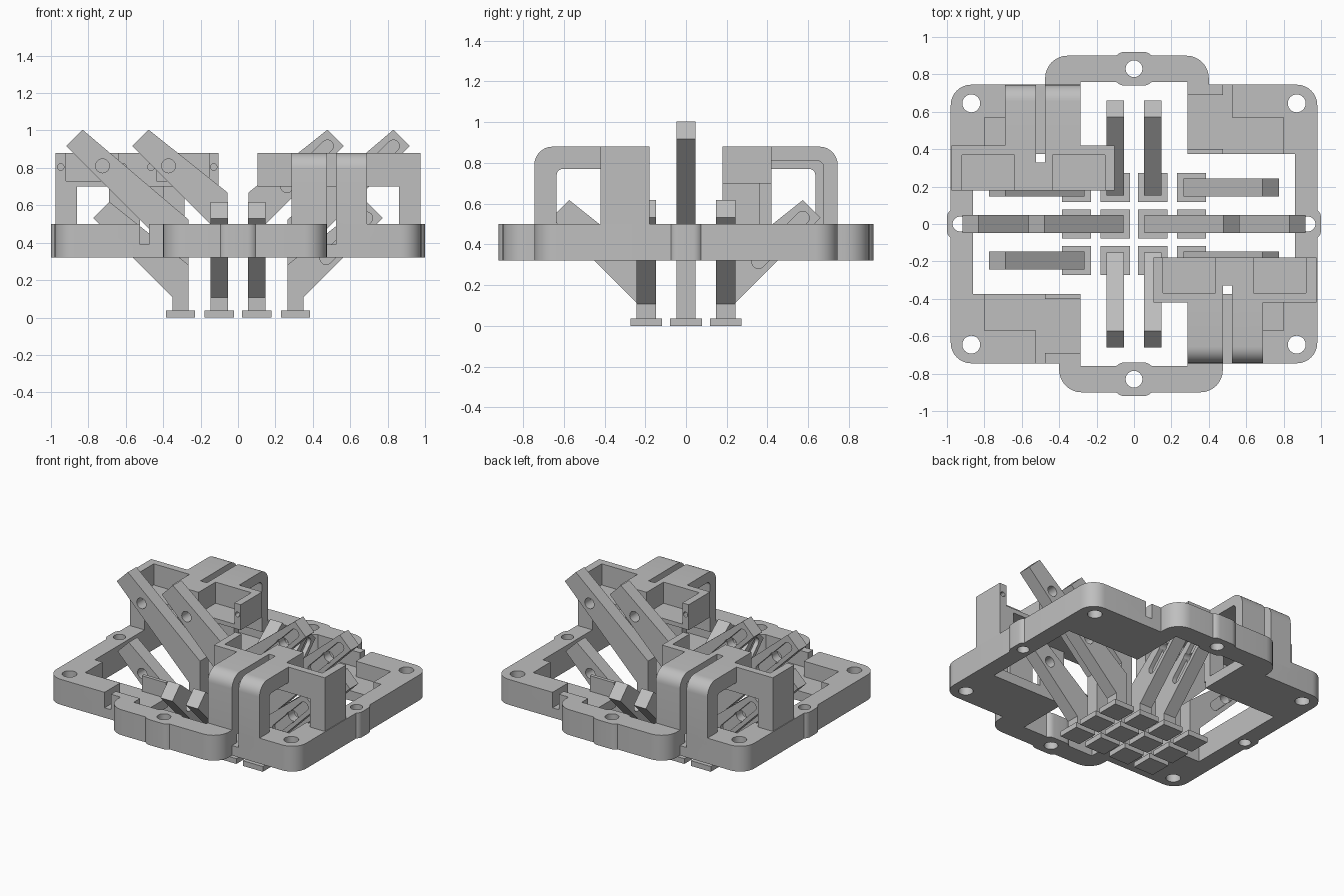
import bpy, bmesh, math
from mathutils import Vector, Matrix

cube = bpy.data.objects.get("Cube")
if cube:
    bpy.data.objects.remove(cube, do_unlink=True)

GREY = (0.52, 0.52, 0.52)
mat = bpy.data.materials.new("light grey")
mat.use_nodes = True
mat.diffuse_color = (*GREY, 1)
mat.node_tree.nodes["Principled BSDF"].inputs["Base Color"].default_value = (*GREY, 1)


def prism(name, pts, low, high, frame=Matrix()):
    """Extrude a flat profile from low to high, placed by a frame matrix."""
    bm = bmesh.new()
    face = bm.faces.new([bm.verts.new((a, b, low)) for a, b in pts])
    grown = bmesh.ops.extrude_face_region(bm, geom=[face])["geom"]
    top = [v for v in grown if isinstance(v, bmesh.types.BMVert)]
    bmesh.ops.translate(bm, verts=top, vec=(0, 0, high - low))
    bmesh.ops.transform(bm, matrix=frame, verts=bm.verts)
    bmesh.ops.recalc_face_normals(bm, faces=bm.faces)
    mesh = bpy.data.meshes.new(name)
    bm.to_mesh(mesh)
    bm.free()
    mesh.materials.append(mat)
    ob = bpy.data.objects.new(name, mesh)
    bpy.context.collection.objects.link(ob)
    return ob


def rounded(x0, x1, y0, y1, r, n=8):
    """Rectangle outline with round corners."""
    pts = []
    corners = ((x1 - r, y1 - r), (x0 + r, y1 - r), (x0 + r, y0 + r), (x1 - r, y0 + r))
    for i, (cx, cy) in enumerate(corners):
        for k in range(n + 1):
            a = (i + k / n) * math.pi / 2
            pts.append((cx + r * math.cos(a), cy + r * math.sin(a)))
    return pts


def circle(x, y, r, n=24):
    return [(x + r * math.cos(math.tau * k / n), y + r * math.sin(math.tau * k / n)) for k in range(n)]


def box(x0, x1, y0, y1, z0, z1, name="block"):
    return prism(name, [(x0, y0), (x1, y0), (x1, y1), (x0, y1)], z0, z1)


def combine(ob, other, op):
    """Apply a boolean with another part and remove that part."""
    mod = ob.modifiers.new("cut", "BOOLEAN")
    mod.operation, mod.solver, mod.object = op, "EXACT", other
    bpy.context.view_layer.objects.active = ob
    bpy.ops.object.modifier_apply(modifier=mod.name)
    bpy.data.objects.remove(other, do_unlink=True)


def cut(ob, other):
    combine(ob, other, "DIFFERENCE")


def add(ob, other):
    combine(ob, other, "UNION")


def smooth(ob):
    bpy.ops.object.select_all(action="DESELECT")
    ob.select_set(True)
    bpy.context.view_layer.objects.active = ob
    bpy.ops.object.shade_smooth_by_angle(angle=math.radians(30))


# Base frame: plate, offset tabs, opening, screw bosses
Z0, Z1 = 0.32, 0.5
base = prism("base_frame", rounded(-0.98, 0.98, -0.745, 0.745, 0.11), Z0, Z1)
add(base, prism("tab", rounded(-0.475, 0.4, 0.45, 0.9, 0.12), Z0, Z1))
add(base, prism("tab", rounded(-0.4, 0.475, -0.9, -0.45, 0.12), Z0, Z1))
cut(base, box(-0.285, 0.285, -0.76, 0.76, 0.2, 0.6))
cut(base, box(-0.86, 0.86, -0.375, 0.375, 0.2, 0.6))
for s in (-1, 1):
    add(base, prism("boss", rounded(-0.11, 0.11, s * 0.83 - 0.09, s * 0.83 + 0.09, 0.06), Z0, Z1))
    add(base, prism("boss", rounded(s * 0.93 - 0.07, s * 0.93 + 0.07, -0.085, 0.085, 0.05), Z0, Z1))
for s in (-1, 1):
    cut(base, prism("hole", circle(0, s * 0.83, 0.045), 0.2, 0.6))
    cut(base, prism("hole", circle(s * 0.93, 0, 0.04), 0.2, 0.6))
    for t in (-1, 1):
        cut(base, prism("hole", circle(s * 0.87, t * 0.645, 0.048), 0.2, 0.6))
        # Sunken pockets and cable slot in each corner
        for x0, x1, y0, y1 in ((0.525, 0.8, 0.33, 0.57), (0.285, 0.475, 0.4, 0.69), (0.475, 0.525, 0.33, 0.8)):
            xs, ys = sorted((s * x0, s * x1)), sorted((t * y0, t * y1))
            cut(base, box(*xs, *ys, 0.39, 0.6))
smooth(base)


# Towers: pocketed arm on legs, braced by two rounded arches
YZ = Matrix(((0, 0, 1, 0), (1, 0, 0, 0), (0, 1, 0, 0), (0, 0, 0, 1)))


def arch(x0, x1, t, r):
    """Wall and roof strip with a rounded outer corner, swept along x."""
    def bend(y, z, rad):
        return [(y + rad - rad * math.cos(a), z - rad + rad * math.sin(a))
                for a in (k * math.pi / 16 for k in range(9))]
    outer = bend(-0.745, 0.88, r)
    inner = bend(-0.745 + t, 0.88 - t, max(r - t, 0.03))
    pts = [(-0.745, 0.45)] + outer + [(-0.4, 0.88), (-0.4, 0.88 - t)] + inner[::-1] + [(-0.745 + t, 0.45)]
    return prism("arch", pts, x0, x1, YZ)


def tower(name, turn):
    arm = box(0.105, 0.975, -0.42, -0.18, 0.7, 0.88, name)
    for x0, x1 in ((0.155, 0.435), (0.64, 0.92)):
        cut(arm, box(x0, x1, -0.37, -0.1, 0.73, 1))
    add(arm, box(0.86, 0.975, -0.42, -0.18, 0.45, 0.73))
    add(arm, box(0.285, 0.4, -0.42, -0.36, 0.37, 0.72))
    add(arm, arch(0.285, 0.475, 0.07, 0.09))
    add(arm, arch(0.525, 0.69, 0.11, 0.09))
    cut(arm, box(0.475, 0.525, -0.8, -0.33, 0.4, 1))
    # Pin holes beside the pockets
    along_y = Matrix(((1, 0, 0, 0), (0, 0, 1, 0), (0, 1, 0, 0), (0, 0, 0, 1)))
    for x in (0.13, 0.465, 0.615, 0.948):
        cut(arm, prism("pin", circle(x, 0.805, 0.018, 12), -0.3, -0.1, along_y))
    arm.data.transform(Matrix.Rotation(turn, 4, "Z"))
    smooth(arm)


tower("front_tower", 0)
tower("back_tower", math.pi)


# Fingers: foot pad, post and slanted bar with pivot hole and side groove
def finger(name, x, y, direction, z_bend, reach):
    d = Vector((direction[0], direction[1], 0))
    side = Vector((d.y, -d.x, 0))
    frame = Matrix((
        (d.x, 0, side.x, x),
        (d.y, 0, side.y, y),
        (0, 1, 0, 0),
        (0, 0, 0, 1)))
    h, w, e = 0.043, 0.0475, 0.087
    tip_z = z_bend + reach - h
    pts = [(-h, 0.02), (h, 0.02), (h, z_bend), (reach, tip_z), (reach - e, tip_z + e),
           (-h, tip_z + 2 * e - reach + h)]
    bar = prism(name, pts, -w, w, frame)
    cx, cz = reach - e / 2, tip_z + e / 2
    cut(bar, prism("hole", circle(cx - 0.15, cz - 0.15, 0.037), -0.1, 0.1, frame))
    diagonal = frame @ Matrix.Translation((cx, cz, 0)) @ Matrix.Rotation(math.pi / 4, 4, "Z")
    cut(bar, prism("groove", rounded(-0.4, -0.03, -0.032, 0.032, 0.031), w - 0.03, 0.1, diagonal))
    p = 0.078
    add(bar, box(x - p, x + p, y - p, y + p, 0, 0.037))
    smooth(bar)


for s, side in ((-1, "right"), (1, "left")):
    finger(side + "_outer_long_finger", s * 0.308, 0, (s, 0), 0.35, 0.61)
    finger(side + "_inner_long_finger", s * 0.1, 0, (s, 0), 0.495, 0.465)
    for t, end in ((-1, "front"), (1, "back")):
        finger(f"{side}_{end}_side_finger", s * 0.308, t * 0.195, (s, 0), 0.108, 0.467)
        finger(f"{side}_{end}_end_finger", s * 0.1, t * 0.195, (0, t), 0.108, 0.465)
